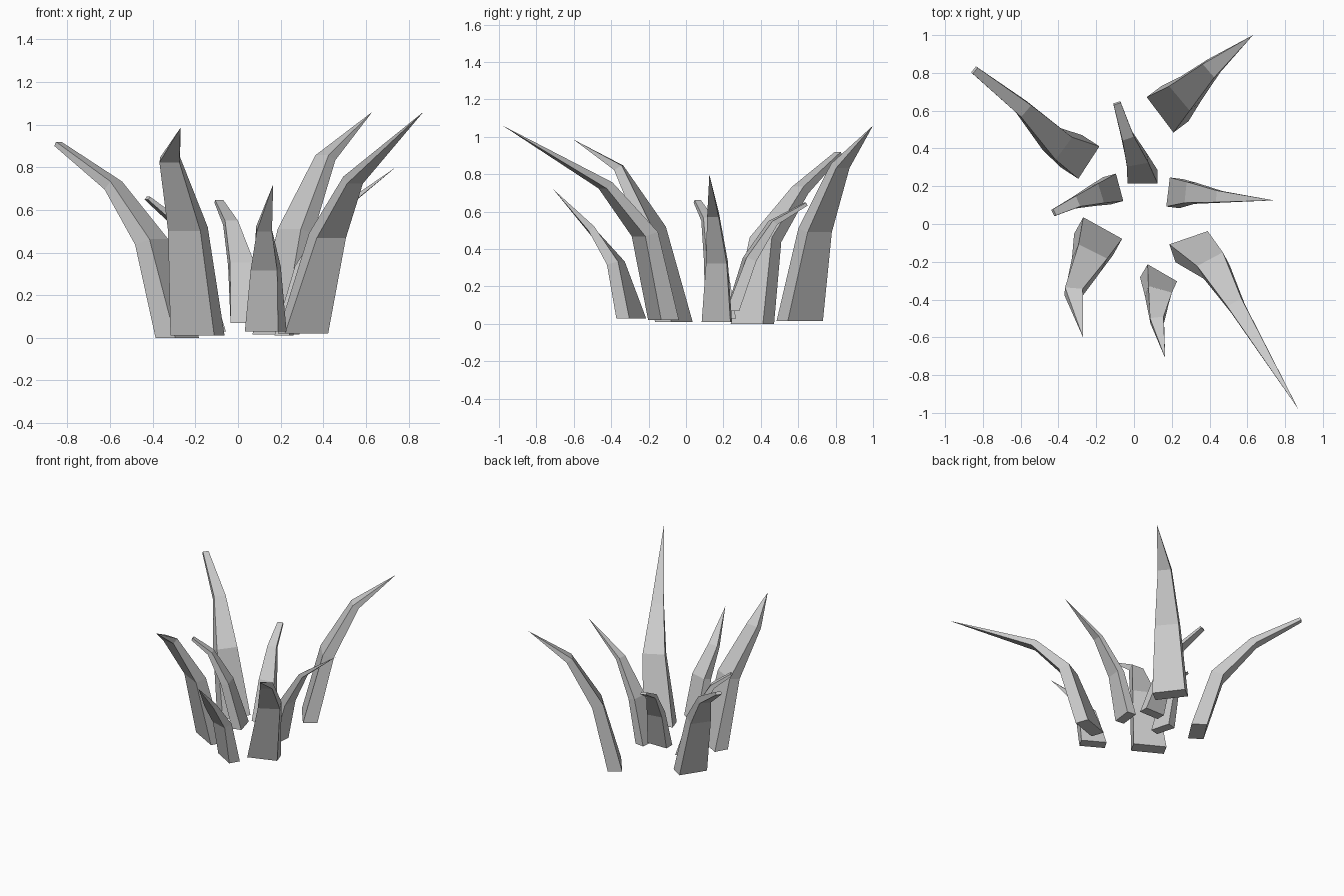
import bpy, bmesh, math
from mathutils import Vector

if "Cube" in bpy.data.objects:
    bpy.data.objects.remove(bpy.data.objects["Cube"])

WIDTH = (1.0, 0.72, 0.40)      # taper of blade width at base, lower and upper bend
THICK = (1.0, 0.80, 0.48)      # taper of blade thickness
UP = Vector((0, 0, 1))


def blade(name, path, width, thick, angle, tip=0.0):
    """Four-sided tapering leaf following a bent centre line."""
    pts = [Vector(p) for p in path]
    base_dir = Vector((math.cos(math.radians(angle)), math.sin(math.radians(angle)), 0))
    bm = bmesh.new()
    rings = []
    for i, p in enumerate(pts):
        j = min(i, 2)
        incoming = (p - pts[i - 1]).normalized() if i else UP
        # the width direction turns gradually square to the lean
        lean = pts[min(i + 1, 3)] - pts[max(i - 1, 0)]
        side = UP.cross(Vector((lean.x, lean.y, 0))).normalized()
        if side.dot(base_dir) < 0:
            side = -side
        blend = (0, 0.5, 1, 1)[i]
        w = (base_dir * (1 - blend) + side * blend).normalized()
        t = incoming.cross(w).normalized()
        hw = width * (WIDTH[j] if i < 3 else tip) / 2
        ht = thick * (THICK[j] if i < 3 else tip) / 2
        rings.append([bm.verts.new(p + w * a * hw + t * b * ht)
                      for a, b in ((-1, -1), (1, -1), (1, 1), (-1, 1))])
    for lo, hi in zip(rings, rings[1:]):
        for k in range(4):
            n = (k + 1) % 4
            bm.faces.new((lo[k], lo[n], hi[n], hi[k]))
    bm.faces.new(rings[0][::-1])
    bm.faces.new(rings[-1])
    bmesh.ops.remove_doubles(bm, verts=bm.verts[:], dist=0.0005)
    bmesh.ops.recalc_face_normals(bm, faces=bm.faces[:])
    mesh = bpy.data.meshes.new(name)
    bm.to_mesh(mesh)
    bm.free()
    bpy.context.collection.objects.link(bpy.data.objects.new(name, mesh))


# Large outer blades
blade("blade_front_right", [(.305, -.12, .02), (.42, -.22, .48), (.54, -.43, .74), (.87, -.98, 1.06)],
      .215, .10, 19)
blade("blade_front_left", [(-.19, -.065, .01), (-.235, -.18, .51), (-.32, -.36, .835), (-.27, -.60, .985)],
      .235, .10, -29)
blade("blade_back_left", [(-.285, .355, .0), (-.405, .425, .45), (-.585, .61, .715), (-.845, .815, .91)],
      .205, .11, 57, .2)
blade("blade_back_right", [(.178, .608, .015), (.27, .69, .50), (.41, .825, .845), (.63, 1.0, 1.06)],
      .235, .10, -53)

# Small inner blades
blade("blade_back_small", [(.045, .25, .07), (.015, .34, .345), (-.035, .465, .54), (-.09, .64, .64)],
      .16, .07, 0, .25)
blade("blade_left_small", [(-.11, .185, .03), (-.20, .155, .35), (-.31, .115, .56), (-.425, .06, .655)],
      .15, .07, -75, .25)
blade("blade_right_small", [(.215, .165, .01), (.30, .165, .33), (.45, .145, .58), (.74, .125, .80)],
      .155, .07, 83)
blade("blade_front_small", [(.13, -.293, .03), (.13, -.375, .325), (.122, -.51, .51), (.165, -.71, .72)],
      .18, .08, -30)
